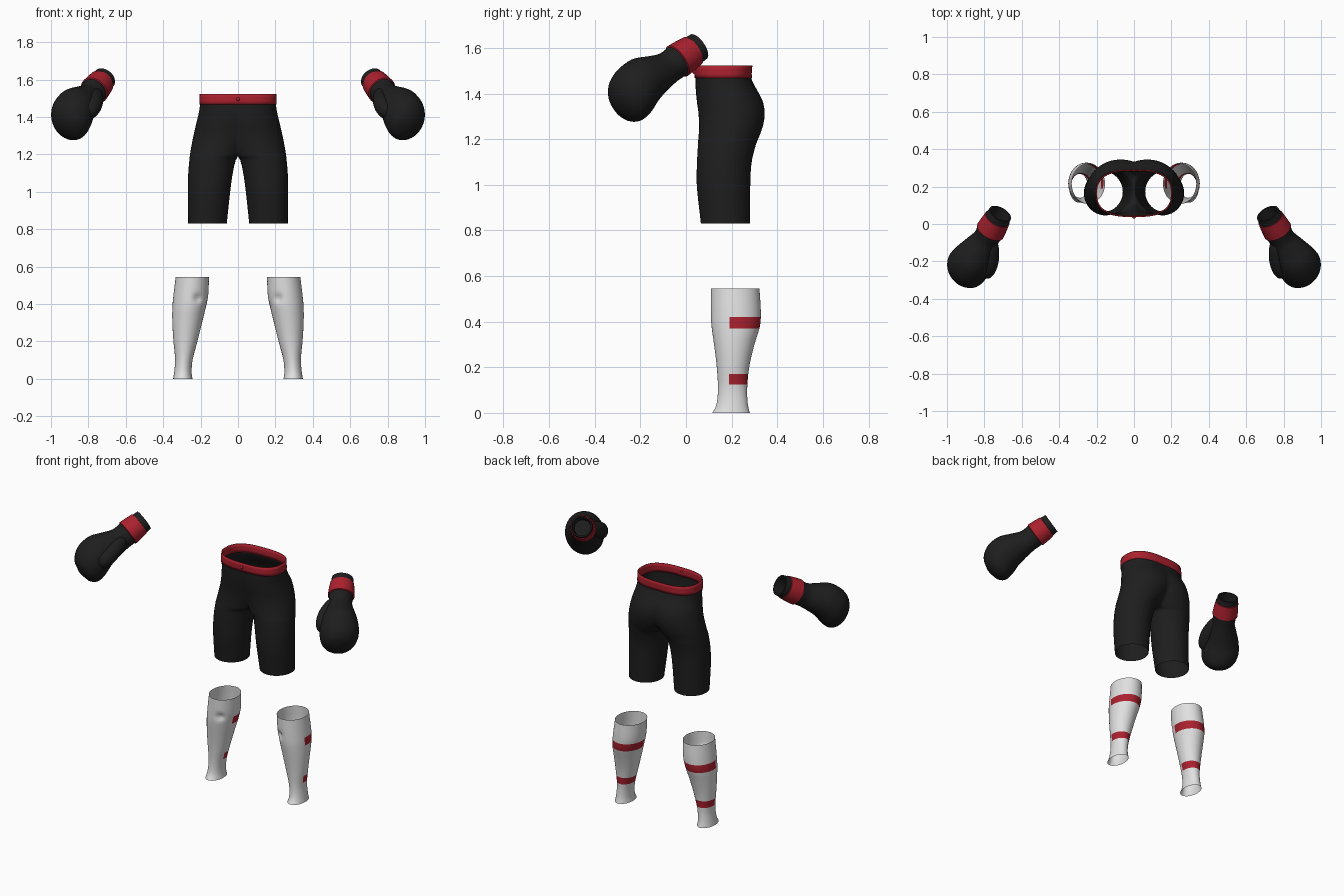
import bpy, bmesh, math
from mathutils import Vector

if "Cube" in bpy.data.objects:
    bpy.data.objects.remove(bpy.data.objects["Cube"])


def material(name, rgb):
    m = bpy.data.materials.new(name)
    m.use_nodes = True
    m.diffuse_color = (*rgb, 1)
    bsdf = m.node_tree.nodes["Principled BSDF"]
    bsdf.inputs["Base Color"].default_value = (*rgb, 1)
    bsdf.inputs["Roughness"].default_value = 0.7
    return m


BLACK = material("black cloth", (0.013, 0.013, 0.013))
RED = material("red trim", (0.40, 0.015, 0.027))
WHITE = material("white fabric", (0.75, 0.75, 0.75))


def sample(keys, t):
    """Catmull-Rom lookup in rows whose first entry is the position t."""
    i = 0
    while i < len(keys) - 2 and t > keys[i + 1][0]:
        i += 1
    a, b = keys[i], keys[i + 1]
    p, n = keys[max(i - 1, 0)], keys[min(i + 2, len(keys) - 1)]
    h = b[0] - a[0]
    f = (t - a[0]) / h
    out = []
    for k in range(1, len(a)):
        m0 = (b[k] - p[k]) / (b[0] - p[0]) * h
        m1 = (n[k] - a[k]) / (n[0] - a[0]) * h
        out.append((2*f**3 - 3*f**2 + 1) * a[k] + (f**3 - 2*f**2 + f) * m0
                   + (3*f**2 - 2*f**3) * b[k] + (f**3 - f**2) * m1)
    return out


def steps(a, b, n):
    return [a + (b - a) * i / n for i in range(n + 1)]


def finish(name, bm, mats, rule=None):
    bmesh.ops.recalc_face_normals(bm, faces=bm.faces)
    me = bpy.data.meshes.new(name)
    if rule:
        for f in bm.faces:
            f.material_index = rule(f.calc_center_median())
    bm.to_mesh(me)
    bm.free()
    ob = bpy.data.objects.new(name, me)
    bpy.context.collection.objects.link(ob)
    for m in mats:
        me.materials.append(m)
    bpy.ops.object.select_all(action="DESELECT")
    ob.select_set(True)
    bpy.context.view_layer.objects.active = ob
    bpy.ops.object.shade_smooth_by_angle(angle=math.radians(50))
    return ob


def bridge(bm, a, b, closed=True):
    n = len(a)
    for i in range(n if closed else n - 1):
        j = (i + 1) % n
        bm.faces.new((a[i], a[j], b[j], b[i]))


def loft(name, rings, mats, side=1, caps=(), rule=None):
    bm = bmesh.new()
    loops = [[bm.verts.new((p[0] * side, p[1], p[2])) for p in r] for r in rings]
    for a, b in zip(loops, loops[1:]):
        bridge(bm, a, b)
    for c in caps:
        bm.faces.new(loops[c])
    return finish(name, bm, mats, rule)


def power(v, e):
    return math.copysign(abs(v) ** e, v)


# Shorts: height, outer x, inner x, front y, back y, sweep angle, squareness
SHORTS = [
    (0.83, 0.266, 0.06, 0.065, 0.28, 150, 1), (1.0, 0.268, 0.042, 0.047, 0.282, 150, 1),
    (1.1, 0.266, 0.028, 0.048, 0.288, 150, 1), (1.17, 0.26, 0.012, 0.052, 0.305, 150, 1),
    (1.19, 0.258, 0, 0.053, 0.312, 150, 1), (1.25, 0.248, 0, 0.057, 0.335, 128, 1),
    (1.31, 0.236, 0, 0.055, 0.345, 116, 1), (1.37, 0.222, 0, 0.047, 0.335, 108, 0.95),
    (1.43, 0.208, 0, 0.042, 0.303, 100, 0.88), (1.47, 0.203, 0, 0.042, 0.285, 95, 0.8),
    (1.52, 0.201, 0, 0.041, 0.287, 92, 0.8)]
CROTCH = 1.19
OUTER, INNER = 32, 8


def shorts_ring(bm, z, grow=0.0):
    """Outer arc of one half; below the crotch the inner arc closes it."""
    w, xin, yf, yb, sweep, e = sample(SHORTS, z)
    w, yf, yb = w + grow, yf - grow, yb + grow
    lim = math.radians(sweep)
    cy, ry = (yf + yb) / 2, (yb - yf) / 2
    low = math.cos(lim) if z >= CROTCH else -1
    low = power(low, e)
    angles = steps(-lim, lim, OUTER)
    if z <= CROTCH:
        angles += steps(lim, 2 * math.pi - lim, INNER)[1:-1]
    pts = []
    for a in angles:
        x = xin + (w - xin) * (power(math.cos(a), e) - low) / (1 - low)
        if z >= CROTCH:
            x = max(x, 0) if x > 1e-5 else 0
        pts.append(bm.verts.new((x, cy + ry * power(math.sin(a), e), z)))
    return pts


def mirrored(ob):
    mod = ob.modifiers.new("Mirror", "MIRROR")
    mod.use_clip = True
    mod.merge_threshold = 0.0005
    return ob


bm = bmesh.new()
legs = [shorts_ring(bm, z) for z in steps(0.83, 1.17, 12) + [1.18, CROTCH]]
for a, b in zip(legs, legs[1:]):
    bridge(bm, a, b)
body = [legs[-1][:OUTER + 1]] + [shorts_ring(bm, z) for z in steps(CROTCH, 1.475, 14)[1:]]
for a, b in zip(body, body[1:]):
    bridge(bm, a, b, False)
mirrored(finish("shorts", bm, [BLACK]))

# Elastic waistband with a small drawstring knot
bm = bmesh.new()
band = [shorts_ring(bm, z, 0.004) for z in steps(1.468, 1.523, 3)]
for a, b in zip(band, band[1:]):
    bridge(bm, a, b, False)
waist = mirrored(finish("waistband", bm, [RED]))
solid = waist.modifiers.new("Solidify", "SOLIDIFY")
solid.thickness = 0.007
bm = bmesh.new()
bmesh.ops.create_icosphere(bm, subdivisions=2, radius=0.01)
bmesh.ops.translate(bm, verts=bm.verts, vec=(0, 0.038, 1.495))
finish("drawstring_knot", bm, [RED])

# Shin sleeves: height, inner x, outer x, front y, back y
SHIN = [
    (0.0, 0.243, 0.347, 0.115, 0.28), (0.03, 0.248, 0.342, 0.132, 0.272),
    (0.1, 0.243, 0.336, 0.14, 0.268), (0.2, 0.217, 0.345, 0.135, 0.277),
    (0.3, 0.192, 0.351, 0.123, 0.30), (0.38, 0.173, 0.351, 0.112, 0.324),
    (0.44, 0.16, 0.346, 0.109, 0.328), (0.545, 0.155, 0.333, 0.109, 0.322)]
STRIPES = ((0.125, 0.17), (0.37, 0.42))


def shin_ring(z, n=48):
    x0, x1, y0, y1 = sample(SHIN, z)
    pts = []
    for i in range(n):
        a = math.tau * i / n
        x = (x0 + x1) / 2 + (x1 - x0) / 2 * math.cos(a)
        y = (y0 + y1) / 2 + (y1 - y0) / 2 * math.sin(a)
        if a > math.pi:  # small dent at the inner front
            y += 0.018 * math.exp(-((x - 0.215)**2 + (z - 0.43)**2) / 0.0004)
        pts.append((x, y, z))
    return pts


def stripe_rule(c):
    return int(c.y > 0.19 and any(lo < c.z < hi for lo, hi in STRIPES))


LEVELS = (steps(0, 0.125, 6) + steps(0.125, 0.17, 3)[1:] + steps(0.17, 0.37, 8)[1:]
          + steps(0.37, 0.42, 4)[1:] + steps(0.42, 0.545, 9)[1:])

# Gloves: along the forearm axis, sideways offset, upward offset, two radii
ORIGIN = Vector((0.715, 0.055, 1.605))
AXIS = Vector((0.43, -0.744, -0.509)).normalized()
OUT = Vector((0.866, 0.5, 0)).normalized()
UP = AXIS.cross(OUT)
FIST = [
    (0, 0, 0, 0.064, 0.064), (0.12, 0, 0, 0.072, 0.072), (0.18, 0, 0, 0.07, 0.072),
    (0.24, 0.004, 0.008, 0.086, 0.086), (0.31, 0.008, 0.016, 0.106, 0.106),
    (0.38, 0.009, 0.002, 0.116, 0.119), (0.43, 0.005, -0.01, 0.107, 0.114),
    (0.465, 0, -0.014, 0.084, 0.09), (0.485, -0.002, -0.014, 0.05, 0.055),
    (0.492, -0.002, -0.014, 0.015, 0.015)]
THUMB = [
    (0.15, -0.035, 0.01, 0.015, 0.015), (0.18, -0.048, 0.012, 0.033, 0.035),
    (0.25, -0.078, 0.014, 0.04, 0.045), (0.32, -0.092, 0.012, 0.041, 0.047),
    (0.37, -0.09, 0.008, 0.034, 0.038), (0.392, -0.086, 0.006, 0.01, 0.01)]


def glove_ring(s, u, w, ru, rw, n=32):
    c = ORIGIN + AXIS * s + OUT * u + UP * w
    return [c + OUT * ru * math.cos(math.tau * i / n) + UP * rw * math.sin(math.tau * i / n)
            for i in range(n)]


def tube(keys, n):
    return [glove_ring(s, *sample(keys, s)) for s in steps(keys[0][0], keys[-1][0], n)]


def plain(s, r):
    return glove_ring(s, 0, 0, r, r)


for side, label in ((1, "left"), (-1, "right")):
    loft(label + "_shin_sleeve", [shin_ring(z) for z in LEVELS], [WHITE, RED], side,
         rule=stripe_rule)
    hollow = [plain(0.11, 0.05), plain(0.0, 0.055)]
    loft(label + "_glove", hollow + tube(FIST, 36), [BLACK], side, caps=(0, -1))
    loft(label + "_thumb", tube(THUMB, 20), [BLACK], side, caps=(0, -1))
    cuff = [plain(0.034, 0.062), plain(0.036, 0.071), plain(0.08, 0.076),
            plain(0.124, 0.079), plain(0.128, 0.068)]
    loft(label + "_wrist_band", cuff, [RED], side)
